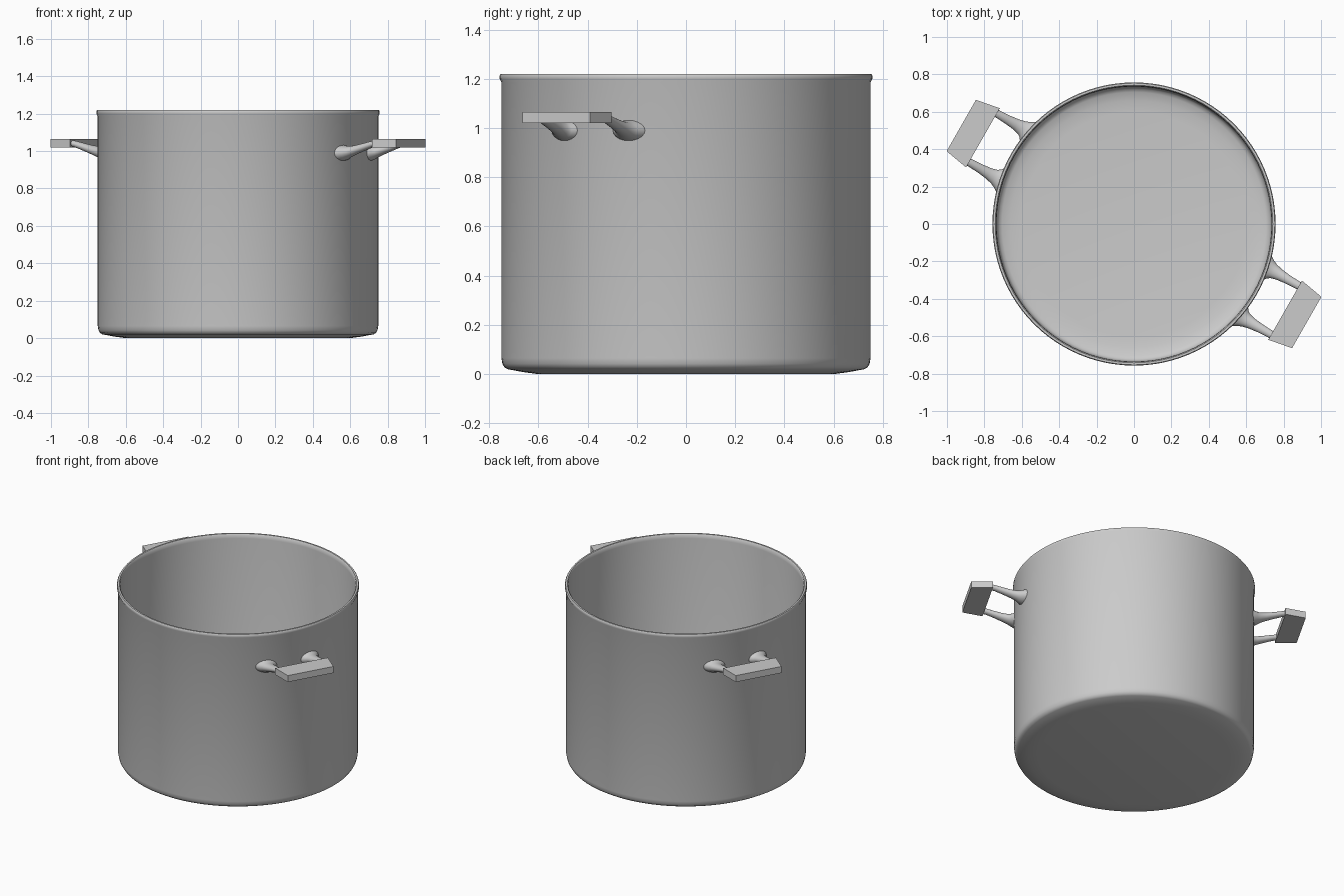
import bpy, bmesh, math
from mathutils import Matrix

if "Cube" in bpy.data.objects:
    bpy.data.objects.remove(bpy.data.objects["Cube"])

HANDLE_ANGLE = math.radians(-29.7)


def make_object(name, bm, matrix=Matrix(), smooth=True):
    bmesh.ops.recalc_face_normals(bm, faces=bm.faces)
    mesh = bpy.data.meshes.new(name)
    bm.to_mesh(mesh)
    bm.free()
    mesh.transform(matrix)
    ob = bpy.data.objects.new(name, mesh)
    bpy.context.collection.objects.link(ob)
    if smooth:
        bpy.ops.object.select_all(action='DESELECT')
        ob.select_set(True)
        bpy.context.view_layer.objects.active = ob
        bpy.ops.object.shade_smooth_by_angle(angle=math.radians(40))
    return ob


def loft(bm, rings, caps):
    rows = [[bm.verts.new(p) for p in ring] for ring in rings]
    n = len(rows[0])
    for a, b in zip(rows, rows[1:]):
        for i in range(n):
            j = (i + 1) % n
            bm.faces.new((a[i], a[j], b[j], b[i]))
    if caps:
        bm.faces.new(rows[0])
        bm.faces.new(rows[-1])


def circle(n):
    return [(math.cos(2 * math.pi * i / n), math.sin(2 * math.pi * i / n)) for i in range(n)]


# Pot body: one closed profile, outside bottom -> rim -> inside floor
profile = [(0.60, 0.0), (0.66, 0.008), (0.725, 0.02), (0.738, 0.028), (0.746, 0.042),
           (0.75, 0.065), (0.75, 1.185), (0.757, 1.20), (0.757, 1.214), (0.753, 1.22),
           (0.742, 1.22), (0.737, 1.214), (0.735, 1.19), (0.735, 0.08), (0.731, 0.06),
           (0.722, 0.045), (0.705, 0.036), (0.66, 0.026), (0.60, 0.02)]
bm = bmesh.new()
loft(bm, [[(r * c, r * s, z) for c, s in circle(96)] for r, z in profile], True)
make_object("pot_body", bm)

# Arm sections: distance out, half width, half height, centre height, fit to wall curve
sections = [(0.733, 0.068, 0.042, 0.99, 1.0), (0.744, 0.062, 0.039, 0.99, 0.9),
            (0.757, 0.050, 0.035, 0.992, 0.6), (0.775, 0.040, 0.030, 0.996, 0.3),
            (0.81, 0.031, 0.025, 1.006, 0.0), (0.86, 0.025, 0.021, 1.021, 0.0),
            (0.91, 0.022, 0.018, 1.036, 0.0), (0.94, 0.021, 0.017, 1.042, 0.0)]
ARM_V = 0.15

for k, side in enumerate(("right", "left")):
    turn = Matrix.Rotation(HANDLE_ANGLE + k * math.pi, 4, 'Z')

    # Grip: slightly tapered flat bar
    bm = bmesh.new()
    outline = [(0.93, -0.182), (1.063, -0.158), (1.063, 0.158), (0.93, 0.182)]
    loft(bm, [[(x, y, z) for x, y in outline] for z in (1.02, 1.065)], True)
    make_object(side + "_handle_grip", bm, turn, False)

    # Two arms with flared feet that follow the wall
    for s in (-1, 1):
        bm = bmesh.new()
        rings = []
        for u, hw, hh, z, fit in sections:
            ring = []
            for c, q in circle(20):
                v = s * ARM_V + hw * c
                wall = math.sqrt(0.748 ** 2 - v * v) - math.sqrt(0.748 ** 2 - ARM_V ** 2)
                ring.append((u + fit * wall, v, z + hh * q))
            rings.append(ring)
        loft(bm, rings, True)
        make_object(f"{side}_handle_arm_{'a' if s < 0 else 'b'}", bm, turn)
